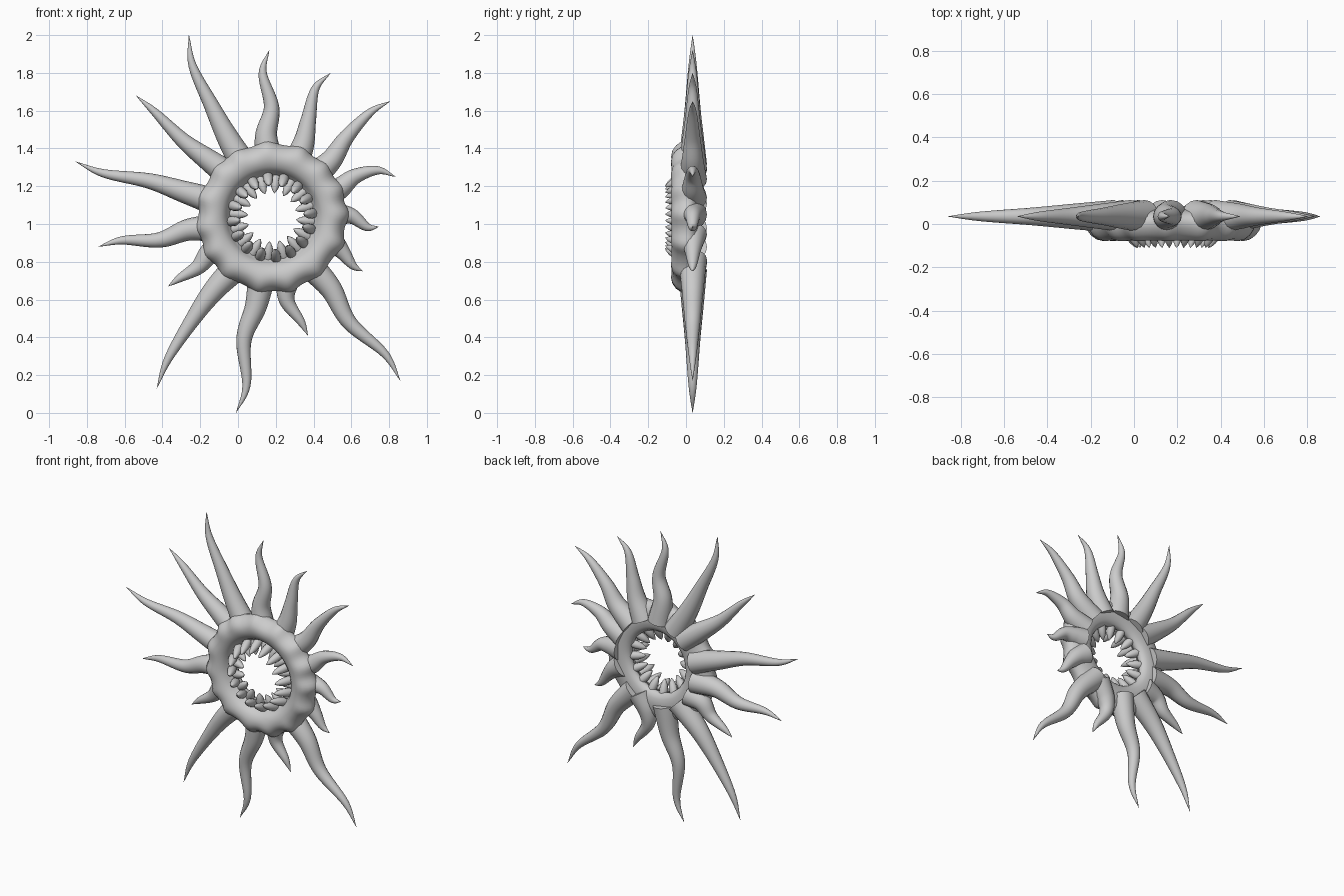
import bpy, bmesh, math
from mathutils import Vector

if "Cube" in bpy.data.objects:
    bpy.data.objects.remove(bpy.data.objects["Cube"])

CENTRE = Vector((0.18, 0, 1.035))    # centre of the mouth
DEPTH = Vector((0, 1, 0))


def polar(r, a, y):
    return CENTRE + Vector((r * math.cos(a), y, r * math.sin(a)))


def add_mesh(name, bm, angle=50):
    bmesh.ops.recalc_face_normals(bm, faces=bm.faces)
    me = bpy.data.meshes.new(name)
    bm.to_mesh(me)
    bm.free()
    ob = bpy.data.objects.new(name, me)
    bpy.context.collection.objects.link(ob)
    bpy.context.view_layer.objects.active = ob
    ob.select_set(True)
    bpy.ops.object.shade_smooth_by_angle(angle=math.radians(angle))
    ob.select_set(False)
    return ob


def bridge(bm, a, b):
    n = len(a)
    for k in range(n):
        bm.faces.new((a[k], a[(k + 1) % n], b[(k + 1) % n], b[k]))


def tube(bm, path, radii, side, sides):
    # sweep circles along a path and cap both ends
    rings = []
    for i, c in enumerate(path):
        d = (path[min(i + 1, len(path) - 1)] - path[max(i - 1, 0)]).normalized()
        u = d.cross(side).normalized()
        v = d.cross(u)
        turns = [2 * math.pi * k / sides for k in range(sides)]
        rings.append([bm.verts.new(c + radii[i] * (u * math.cos(t) + v * math.sin(t))) for t in turns])
    for a, b in zip(rings, rings[1:]):
        bridge(bm, a, b)
    bm.faces.new(rings[0])
    bm.faces.new(rings[-1])


def smooth_path(pts, n=8):
    p = [2 * pts[0] - pts[1]] + pts + [2 * pts[-1] - pts[-2]]
    out = []
    for a, b, c, d in zip(p, p[1:], p[2:], p[3:]):
        for k in range(n):
            t = k / n
            out.append(0.5 * (2 * b + (c - a) * t + (2 * a - 5 * b + 4 * c - d) * t * t
                              + (3 * b - a - 3 * c + d) * t ** 3))
    return out + [pts[-1]]


# Tentacles: root angle, tip x, tip z, then sideways sway near root, middle and tip
TENTACLES = [
    (118, -.26, 2.0, .025, .037, .046),
    (134, -.54, 1.68, .013, .021, .003),
    (165, -.86, 1.33, -.006, -.01, .018),
    (192, -.74, .88, -.018, .013, -.014),
    (214, -.37, .67, -.025, .002, -.002),
    (236, -.43, .13, -.038, -.046, -.037),
    (260, -.01, 0, 0, -.03, .027),
    (300, .37, .41, -.07, -.085, -.027),
    (307, .86, .17, .016, -.019, .024),
    (341, .66, .75, .01, .004, -.012),
    (3, .745, .985, .018, .022, -.015),
    (22, .835, 1.25, .019, .06, .058),
    (46, .805, 1.65, -.01, .022, .03),
    (67, .49, 1.8, -.005, .018, .044),
    (92, .165, 1.92, .02, -.01, .035),
]
swells = []
for i, (deg, x, z, *sway) in enumerate(TENTACLES):
    root = polar(.28, math.radians(deg), .035)
    tip = Vector((x, .035, z))
    along = tip - root
    left = Vector((-along.z, 0, along.x)).normalized()
    mids = [root + along * t + left * s for t, s in zip((.25, .5, .8), sway)]
    path = smooth_path([root] + mids + [tip])
    n = len(path) - 1
    radii = [max(.0006, .076 * (1 - k / n) ** .9) for k in range(n + 1)]
    bm = bmesh.new()
    tube(bm, path, radii, DEPTH, 16)
    add_mesh(f"tentacle_{i + 1}", bm)
    out = mids[0] - CENTRE
    swells.append(math.atan2(out.z, out.x))

# Fleshy ring: radius and depth profile swept round the mouth, swelling at each tentacle
PROFILE = [(.40, .03), (.40, -.02), (.35, -.08), (.29, -.078), (.245, -.05),
           (.235, -.01), (.2, .015), (.205, .055), (.27, .075), (.36, .06)]
bm = bmesh.new()
loops = []
for s in range(72):
    a = 2 * math.pi * s / 72
    swell = sum(math.exp(-(math.remainder(a - r, 2 * math.pi) / .1) ** 2) for r in swells)
    swell = min(swell, 1.2) - .4
    loop = []
    for r, y in PROFILE:
        w = max(0, (r - .28) / .12) * swell
        loop.append(bm.verts.new(polar(r + .03 * w, a, y - (.012 * w if y < 0 else 0))))
    loops.append(loop)
for a, b in zip(loops, loops[1:] + loops[:1]):
    bridge(bm, a, b)
ring = add_mesh("mouth_ring", bm, 80)
mod = ring.modifiers.new("smooth", "SUBSURF")
mod.levels = mod.render_levels = 1


def tooth_row(name, offset, base, tip, width):
    # sixteen bulbous teeth, each going from base to tip (radius, depth)
    bm = bmesh.new()
    for i in range(16):
        a = 2 * math.pi * (i + offset) / 16
        start, end = polar(base[0], a, base[1]), polar(tip[0], a, tip[1])
        ts = [k / 8 for k in range(9)]
        path = [start.lerp(end, t) for t in ts]
        radii = [max(.0006, width * (1 - t) ** .8 * (.75 + t)) for t in ts]
        tube(bm, path, radii, Vector((-math.sin(a), 0, math.cos(a))), 10)
    add_mesh(name, bm)


# Front teeth point out of the mouth, inner teeth point to its centre
tooth_row("front_teeth", .25, (.222, 0), (.17, -.11), .034)
tooth_row("inner_teeth", .75, (.225, .02), (.128, -.015), .034)
